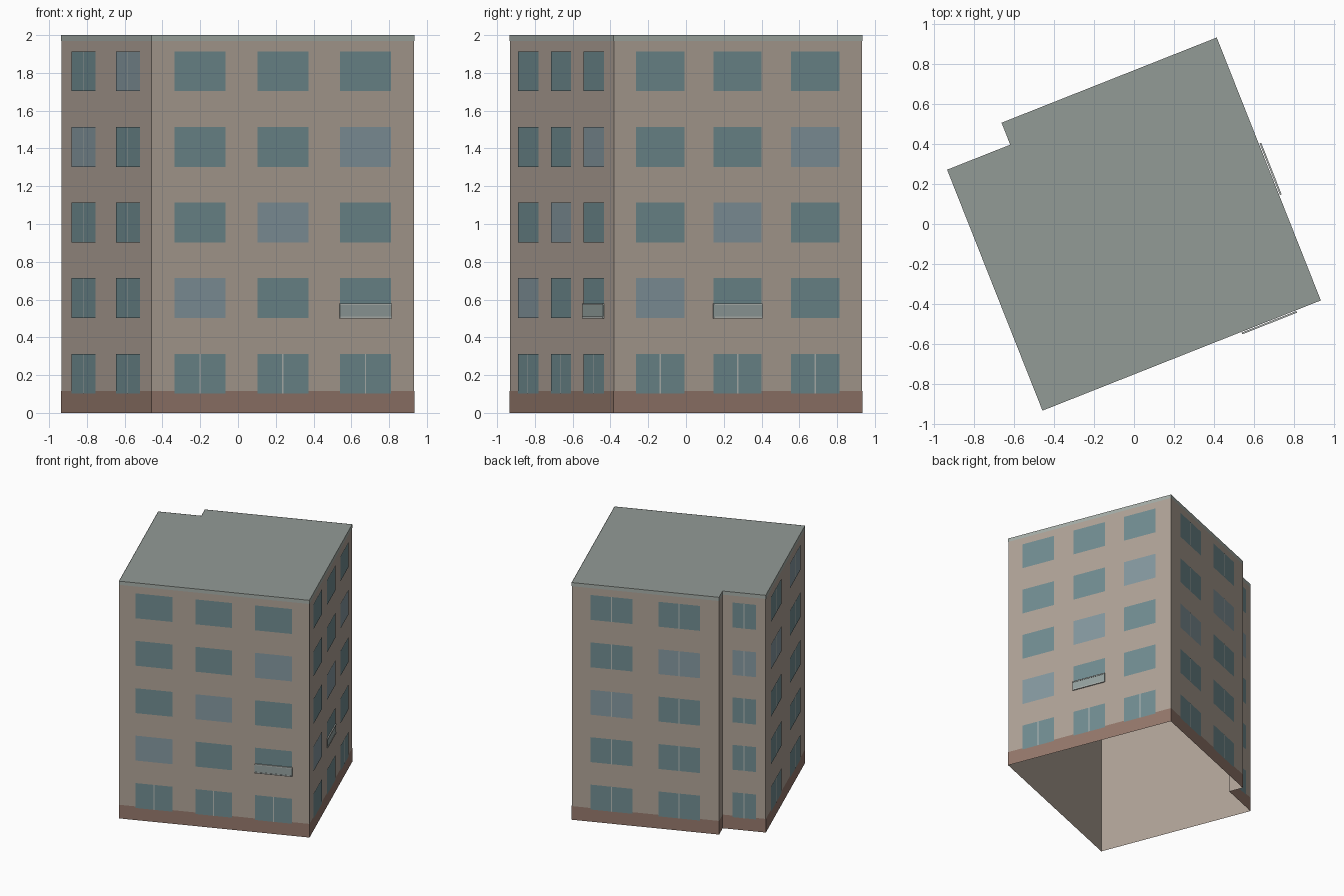
import bpy, bmesh, math
from mathutils import Vector

if "Cube" in bpy.data.objects:
    bpy.data.objects.remove(bpy.data.objects["Cube"])

# Footprint in building axes, turned onto the plot
ANGLE = math.radians(21.6)
ORIGIN = Vector((-0.457, -0.932))
H = 2.0
PLAN = [(0, 0), (1.495, 0), (1.495, 1.412), (0.339, 1.412), (0.339, 1.294), (0, 1.294)]
c, s = math.cos(ANGLE), math.sin(ANGLE)
PTS = [ORIGIN + Vector((u * c - v * s, u * s + v * c)) for u, v in PLAN]
N = len(PTS)


def material(name, rgb):
    m = bpy.data.materials.new(name)
    m.diffuse_color = (*rgb, 1)
    m.use_nodes = True
    m.node_tree.nodes["Principled BSDF"].inputs["Base Color"].default_value = m.diffuse_color
    return m


WALL = material("wall_plaster", (0.43, 0.365, 0.31))
ROOF = material("roof_grey", (0.29, 0.325, 0.305))
CORNICE = material("cornice_grey", (0.38, 0.42, 0.39))
PLINTH = material("plinth_brown", (0.30, 0.19, 0.15))
GLASS = material("window_glass", (0.165, 0.265, 0.285))
GLASS_LIGHT = material("window_glass_light", (0.235, 0.315, 0.35))
FRAME = material("frame_grey", (0.45, 0.48, 0.46))
BALCONY = material("balcony_panel", (0.30, 0.36, 0.35))

parts = {}


def part(name, mat):
    if name not in parts:
        parts[name] = (bmesh.new(), mat)
    return parts[name][0]


def spot(wall, u, z, off):
    """Point on a wall: u along it, z up, off outwards."""
    a, b = PTS[wall], PTS[(wall + 1) % N]
    d = (b - a).normalized()
    p = a + d * u + Vector((d.y, -d.x)) * off
    return Vector((p.x, p.y, z))


def length(wall):
    return (PTS[(wall + 1) % N] - PTS[wall]).length


def panel(bm, wall, u0, u1, z0, z1, off=0.0):
    bm.faces.new([bm.verts.new(spot(wall, u, z, off))
                  for u, z in ((u0, z0), (u1, z0), (u1, z1), (u0, z1))])


def slab(bm, wall, u0, u1, z0, z1, off0, off1):
    loops = [[bm.verts.new(spot(wall, u, z, o))
              for u, z in ((u0, z0), (u1, z0), (u1, z1), (u0, z1))] for o in (off0, off1)]
    bm.faces.new(loops[1])
    bm.faces.new(loops[0][::-1])
    for i in range(4):
        j = (i + 1) % 4
        bm.faces.new((loops[0][i], loops[0][j], loops[1][j], loops[1][i]))


# Outer walls (open underneath), plinth and cornice bands
for w in range(N):
    L = length(w)
    panel(part("walls", WALL), w, 0, L, 0, H)
    panel(part("plinth", PLINTH), w, -0.002, L + 0.002, 0, 0.115, 0.002)
    panel(part("cornice", CORNICE), w, -0.002, L + 0.002, 1.97, H, 0.002)

# Flat roof
roof = part("roof", ROOF)
roof.faces.new([roof.verts.new((p.x, p.y, H)) for p in PTS])

# Windows: wall, centres, width, mullions on every floor, lighter diagonal
LAYOUT = [
    (0, (0.274, 0.745, 1.215), 0.29, False, 1),
    (1, (0.262, 0.703, 1.145), 0.274, False, 1),
    (2, (0.312, 0.844), 0.328, True, 2),
    (4, (0.17,), 0.185, True, 3),
    (5, (0.325, 0.965), 0.345, True, 3),
]
for wall, centres, width, split, diagonal in LAYOUT:
    for row in range(5):
        z0 = 0.103 + 0.4 * row
        z1 = z0 + 0.21
        for col, u in enumerate(centres):
            if row - col == diagonal:
                bm = part("windows_light", GLASS_LIGHT)
            else:
                bm = part("windows", GLASS)
            panel(bm, wall, u - width / 2, u + width / 2, z0, z1, 0.004)
            if split or row == 0:
                panel(part("mullions", FRAME), wall, u - 0.004, u + 0.004, z0, z1, 0.006)

# Shallow balcony fronts with a rail above and a ledge below
for wall, u, width in ((0, 1.215, 0.294), (1, 0.703, 0.278)):
    a, b = u - width / 2, u + width / 2
    slab(part("balcony_fronts", BALCONY), wall, a, b, 0.51, 0.57, 0.004, 0.010)
    slab(part("balcony_rails", FRAME), wall, a, b, 0.57, 0.579, 0.004, 0.013)
    slab(part("balcony_ledges", FRAME), wall, a, b, 0.501, 0.51, 0.004, 0.013)

# Turn every part into an object
for name, (bm, mat) in parts.items():
    if name == "walls":
        bmesh.ops.remove_doubles(bm, verts=bm.verts, dist=0.0001)
    me = bpy.data.meshes.new(name)
    bm.to_mesh(me)
    bm.free()
    me.materials.append(mat)
    bpy.context.collection.objects.link(bpy.data.objects.new(name, me))
